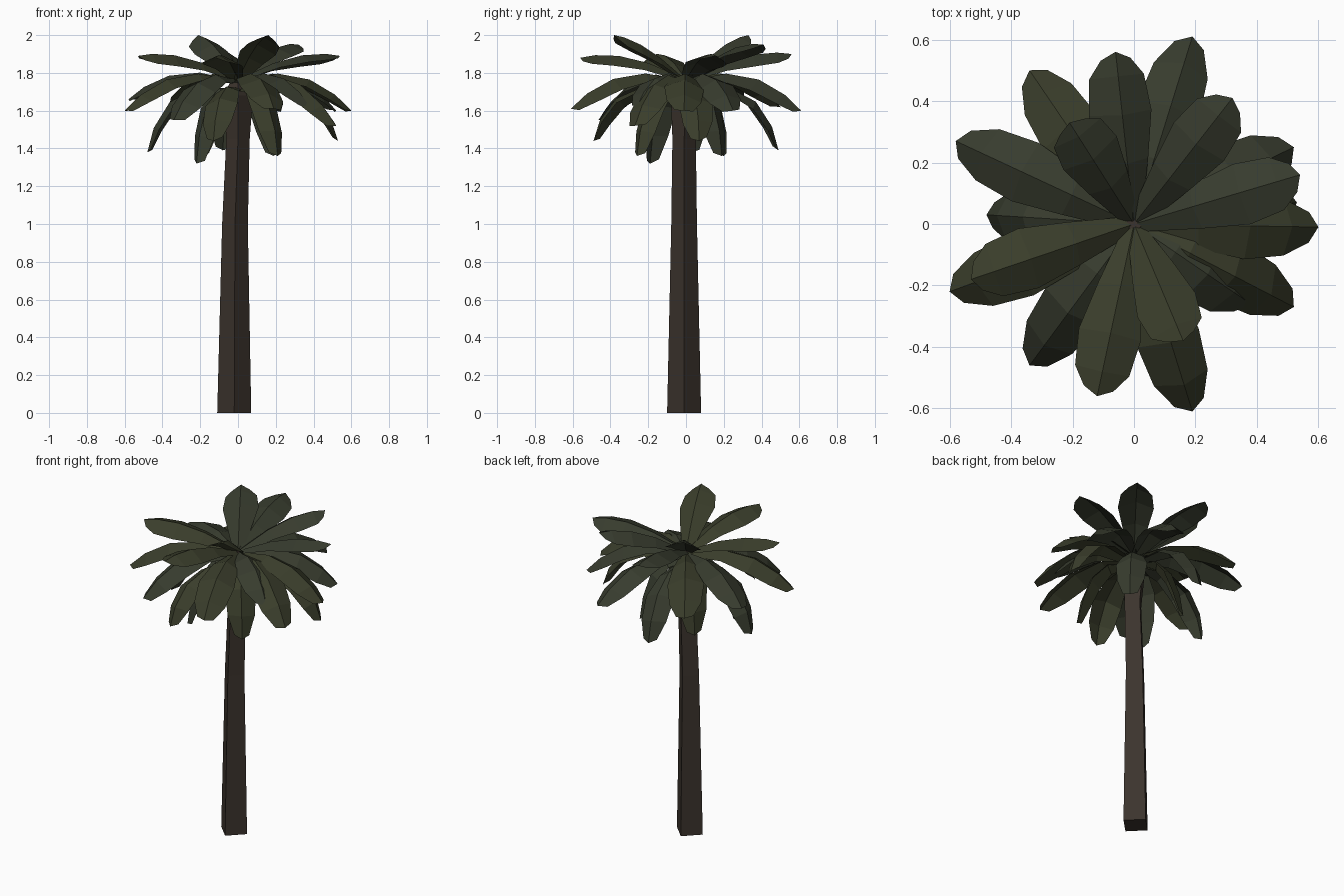
import bpy, math, random
from mathutils import Vector

if "Cube" in bpy.data.objects:
    bpy.data.objects.remove(bpy.data.objects["Cube"])

random.seed(4)


def material(name, color):
    m = bpy.data.materials.new(name)
    m.diffuse_color = (*color, 1)
    m.use_nodes = True
    m.node_tree.nodes["Principled BSDF"].inputs["Base Color"].default_value = m.diffuse_color
    return m


def mesh_object(name, verts, faces, mat):
    me = bpy.data.meshes.new(name)
    me.from_pydata(verts, [], faces)
    me.materials.append(mat)
    ob = bpy.data.objects.new(name, me)
    bpy.context.collection.objects.link(ob)
    return ob


bark = material("bark", (0.045, 0.034, 0.026))
greens = [material("leaf_dark", (0.038, 0.044, 0.027)),
          material("leaf_olive", (0.042, 0.047, 0.024))]

# Trunk: four-sided, corners facing the axes, flaring under the crown
rings = [(0, -0.02, -0.01, 0.09), (1.0, -0.016, -0.01, 0.068),
         (1.45, 0.0, -0.01, 0.062), (1.68, 0.0, 0.0, 0.08), (1.77, 0.0, 0.0, 0.03)]
verts = [(cx + r * math.cos(k * math.pi / 2), cy + r * math.sin(k * math.pi / 2), z)
         for z, cx, cy, r in rings for k in range(4)]
faces = [(i * 4 + k, i * 4 + (k + 1) % 4, i * 4 + 4 + (k + 1) % 4, i * 4 + 4 + k)
         for i in range(len(rings) - 1) for k in range(4)]
top = 4 * (len(rings) - 1)
faces += [(3, 2, 1, 0), tuple(range(top, top + 4))]
mesh_object("trunk", verts, faces, bark)

# Half width of a frond along its length
PROFILE = [(0, 0.03), (0.3, 0.075), (0.58, 0.105), (0.83, 0.092), (1, 0.05)]


def frond(name, tip, base_z, reach, peak_z, width, mat):
    """Arched blunt leaf folded along its midrib, from the crown to the tip."""
    tip = Vector(tip)
    out = Vector((tip.x, tip.y, 0))
    p0 = out.normalized() * 0.01 + Vector((0, 0, base_z))
    p1 = out * reach + Vector((0, 0, peak_z))
    side = Vector((-out.y, out.x, 0)).normalized()
    side = (side + Vector((0, 0, random.uniform(-0.15, 0.15)))).normalized()
    verts, faces = [], []
    for t, w in PROFILE:
        mid = p0 * (1 - t) ** 2 + p1 * 2 * t * (1 - t) + tip * t * t
        tangent = (p1 - p0) * (1 - t) + (tip - p1) * t
        normal = tangent.cross(side).normalized()
        if normal.z < 0:
            normal = -normal
        h = w * width
        back = tangent.normalized() * (0.02 if t == 1 else 0)
        verts += [mid + side * h - normal * h * 0.48 - back, mid,
                  mid - side * h - normal * h * 0.48 - back]
    for i in range(len(PROFILE) - 1):
        a = i * 3
        faces += [(a, a + 1, a + 4, a + 3), (a + 1, a + 2, a + 5, a + 4)]
    return mesh_object(name, verts, faces, mat)


# Frond tips of the three crown layers
upper = [(-0.21, 0.33, 2.0), (0.16, -0.38, 2.0), (0.32, 0.41, 1.95), (-0.53, -0.18, 1.89),
         (0.54, 0.16, 1.89), (-0.12, -0.56, 1.88), (-0.06, 0.56, 1.9)]
middle = [(0.19, 0.61, 1.6), (-0.34, 0.50, 1.62), (-0.58, 0.27, 1.66), (-0.60, -0.22, 1.6),
          (-0.34, -0.46, 1.55), (0.19, -0.61, 1.61), (0.38, -0.26, 1.62), (0.6, -0.01, 1.6),
          (0.52, 0.25, 1.6), (0.52, -0.27, 1.52)]
lower = [(-0.48, 0.03, 1.38), (0.53, 0.07, 1.44), (-0.22, -0.19, 1.32), (0.21, -0.26, 1.36),
         (0.19, 0.19, 1.36), (-0.20, 0.20, 1.36), (-0.08, 0.49, 1.39), (-0.13, -0.49, 1.44)]

for i, tip in enumerate(upper):
    frond(f"upper_frond_{i}", tip, 1.77, 0.6, 1.94 if tip[2] < 1.92 else 1.98,
          0.98, greens[i % 2])
for i, tip in enumerate(middle):
    frond(f"middle_frond_{i}", tip, 1.76, 0.6, 1.88, 1.0, greens[i % 2])
for i, tip in enumerate(lower):
    frond(f"lower_frond_{i}", tip, 1.72, 0.85, 1.8, 0.85, greens[i % 2])
